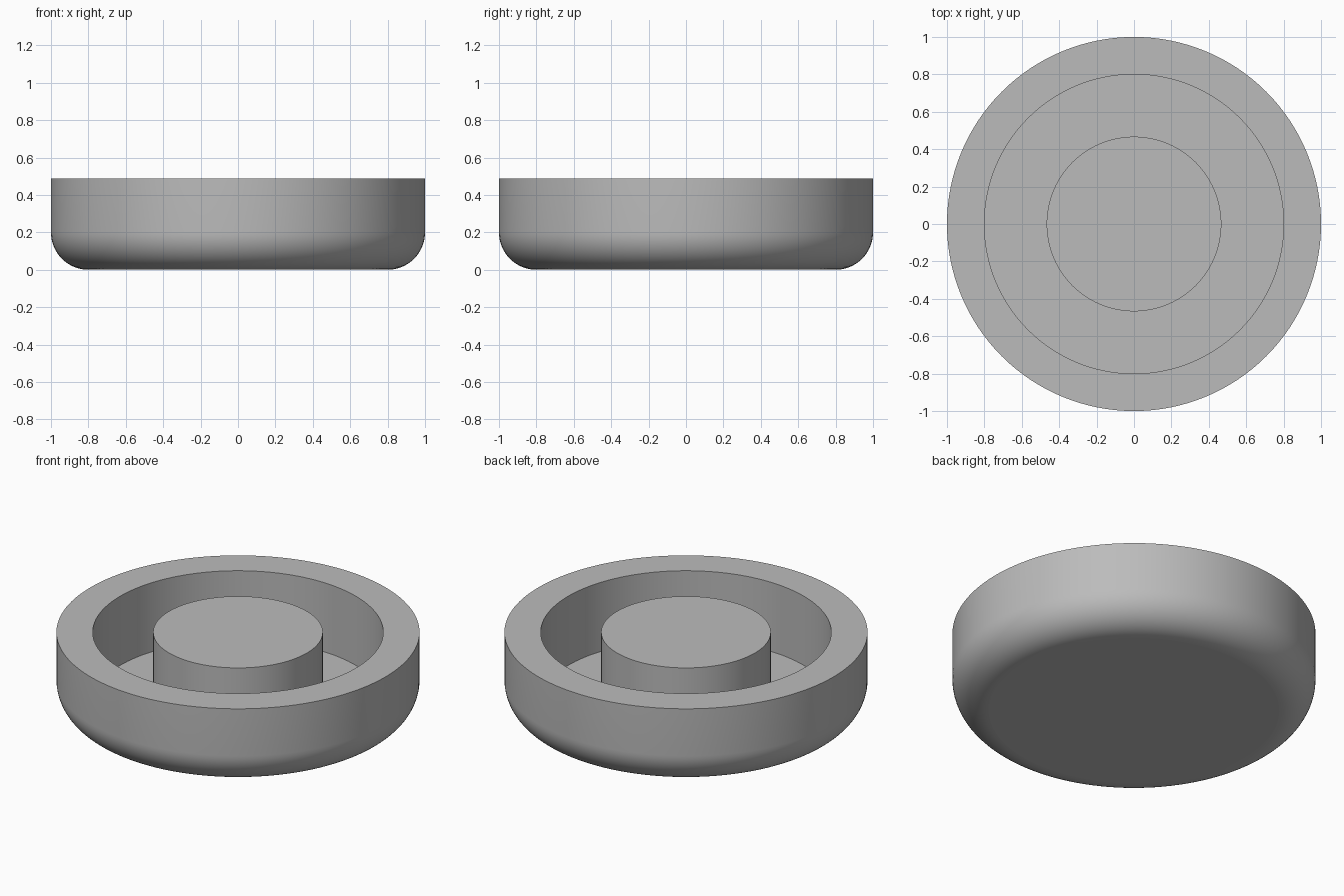
import bpy
import bmesh
from math import sin, cos, pi, radians

cube = bpy.data.objects.get("Cube")
if cube:
    bpy.data.objects.remove(cube, do_unlink=True)

OUTER, INNER, POST = 1.0, 0.8, 0.467
HEIGHT, FLOOR, FILLET = 0.487, 0.067, 0.2
SEGMENTS, FILLET_STEPS = 128, 16

grey = bpy.data.materials.new("plain_grey")
grey.use_nodes = True
colour = (0.5, 0.5, 0.5, 1)
grey.diffuse_color = colour
grey.node_tree.nodes["Principled BSDF"].inputs["Base Color"].default_value = colour


def lathe(name, profile, material):
    """Revolve (radius, z) points about the z axis into a closed solid."""
    bm = bmesh.new()
    verts = [bm.verts.new((r, 0, z)) for r, z in profile]
    edges = [bm.edges.new(pair) for pair in zip(verts, verts[1:])]
    bmesh.ops.spin(bm, geom=verts + edges, cent=(0, 0, 0), axis=(0, 0, 1),
                   angle=2 * pi, steps=SEGMENTS)
    bmesh.ops.remove_doubles(bm, verts=bm.verts, dist=0.0001)
    bmesh.ops.recalc_face_normals(bm, faces=bm.faces)
    mesh = bpy.data.meshes.new(name)
    bm.to_mesh(mesh)
    bm.free()
    mesh.materials.append(material)
    obj = bpy.data.objects.new(name, mesh)
    bpy.context.collection.objects.link(obj)
    bpy.ops.object.select_all(action="DESELECT")
    bpy.context.view_layer.objects.active = obj
    obj.select_set(True)
    bpy.ops.object.shade_smooth_by_angle(angle=radians(30))
    # Level faces stay flat so the fillet shading does not bleed into them
    for face in mesh.polygons:
        if abs(face.normal.z) > 0.9999:
            face.use_smooth = False
    return obj


# Rounded lower edge of the outer wall
fillet = []
for i in range(FILLET_STEPS + 1):
    a = pi / 2 * i / FILLET_STEPS
    fillet.append((OUTER - FILLET + FILLET * sin(a), FILLET - FILLET * cos(a)))

# Underside, outer wall, rim, ring-shaped channel and central post
profile = [(0, 0)] + fillet + [
    (OUTER, HEIGHT), (INNER, HEIGHT), (INNER, FLOOR),
    (POST, FLOOR), (POST, HEIGHT), (0, HEIGHT)]
lathe("round_dish_with_post", profile, grey)
